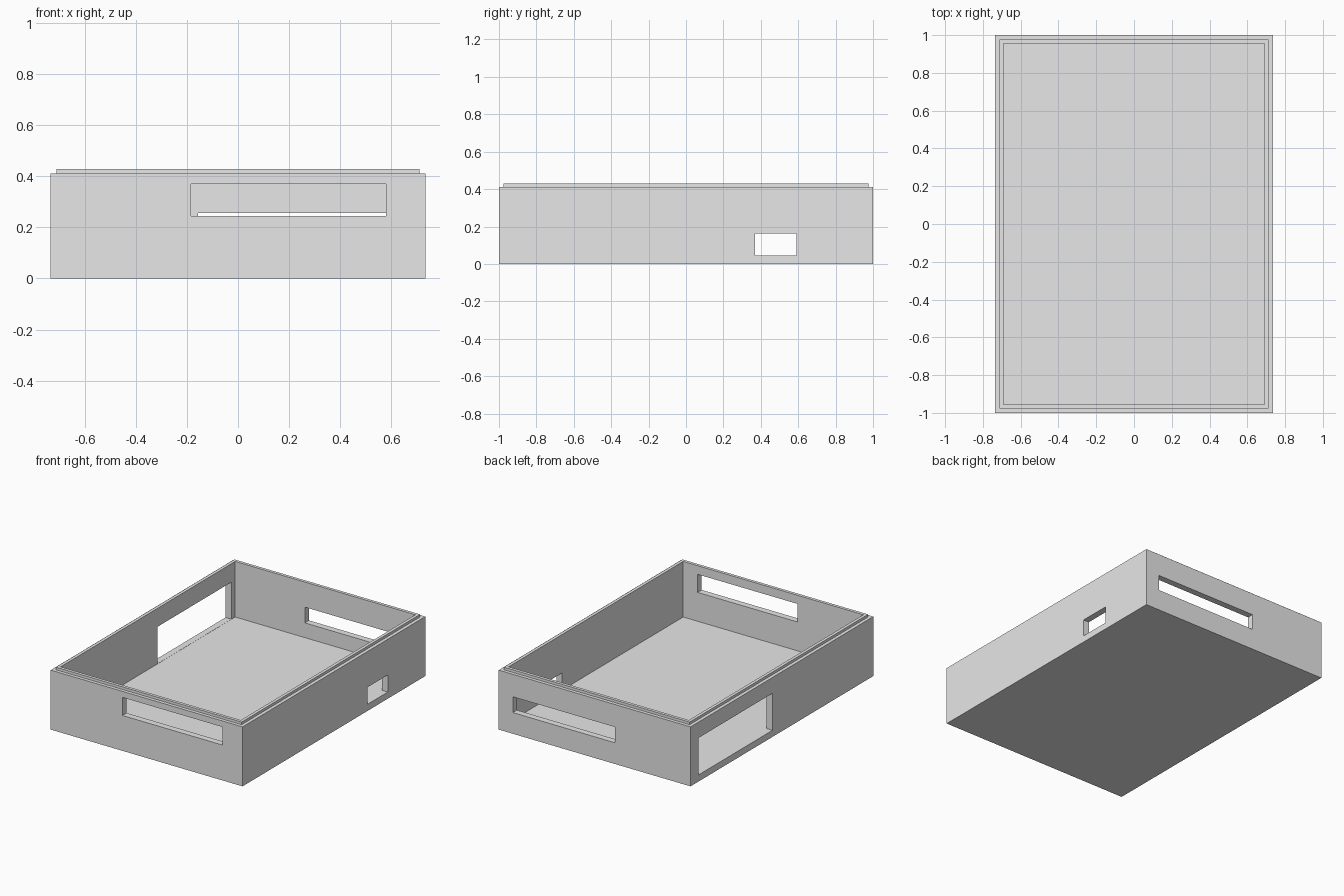
import bpy
import bmesh

if "Cube" in bpy.data.objects:
    bpy.data.objects.remove(bpy.data.objects["Cube"], do_unlink=True)

HX, HY = 0.735, 1.0      # outer half sizes
RIM, TOP = 0.412, 0.43   # ledge height and lip height
WALL, STEP = 0.045, 0.0235
FLOOR = 0.045

grey = bpy.data.materials.new("light_grey")
grey.use_nodes = True
grey.diffuse_color = (0.8, 0.8, 0.8, 1)
grey.node_tree.nodes["Principled BSDF"].inputs["Base Color"].default_value = (0.8, 0.8, 0.8, 1)


def finish(name, bm):
    """Turn a bmesh into a grey object."""
    bmesh.ops.recalc_face_normals(bm, faces=bm.faces)
    mesh = bpy.data.meshes.new(name)
    bm.to_mesh(mesh)
    bm.free()
    mesh.materials.append(grey)
    obj = bpy.data.objects.new(name, mesh)
    bpy.context.collection.objects.link(obj)
    return obj


def make_tray():
    """Stack rectangular rings: outside wall, ledge, raised lip, inner wall."""
    bm = bmesh.new()
    profile = [(0, 0), (0, RIM), (STEP, RIM), (STEP, TOP), (WALL, TOP), (WALL, FLOOR)]
    rings = []
    for inset, z in profile:
        x, y = HX - inset, HY - inset
        rings.append([bm.verts.new((sx * x, sy * y, z))
                      for sx, sy in ((-1, -1), (1, -1), (1, 1), (-1, 1))])
    for low, high in zip(rings, rings[1:]):
        for i in range(4):
            j = (i + 1) % 4
            bm.faces.new((low[i], low[j], high[j], high[i]))
    bm.faces.new(rings[0])
    bm.faces.new(rings[-1])
    return finish("open_tray", bm)


def cut_opening(body, name, xs, ys, zs):
    """Cut a rectangular opening through one wall."""
    bm = bmesh.new()
    bmesh.ops.create_cube(bm, size=1)
    for v in bm.verts:
        v.co = [r[0] if c < 0 else r[1] for c, r in zip(v.co, (xs, ys, zs))]
    cutter = finish(name, bm)
    cutter.hide_render = True
    mod = body.modifiers.new(name, 'BOOLEAN')
    mod.operation = 'DIFFERENCE'
    mod.solver = 'EXACT'
    mod.object = cutter
    bpy.context.view_layer.objects.active = body
    bpy.ops.object.modifier_apply(modifier=name)
    bpy.data.objects.remove(cutter, do_unlink=True)


tray = make_tray()
SILL = FLOOR + 0.001
DEPTH = 0.1

# Slots in the front and back walls
cut_opening(tray, "front_slot", (-0.185, 0.58), (-HY - DEPTH, -HY + DEPTH), (0.245, 0.37))
cut_opening(tray, "back_slot", (-0.157, 0.627), (HY - DEPTH, HY + DEPTH), (0.147, 0.256))

# Small port on the +x wall, large port on the -x wall
cut_opening(tray, "small_port", (HX - DEPTH, HX + DEPTH), (0.37, 0.59), (SILL, 0.164))
cut_opening(tray, "large_port", (-HX - DEPTH, -HX + DEPTH), (0.104, 0.913), (SILL, 0.302))
